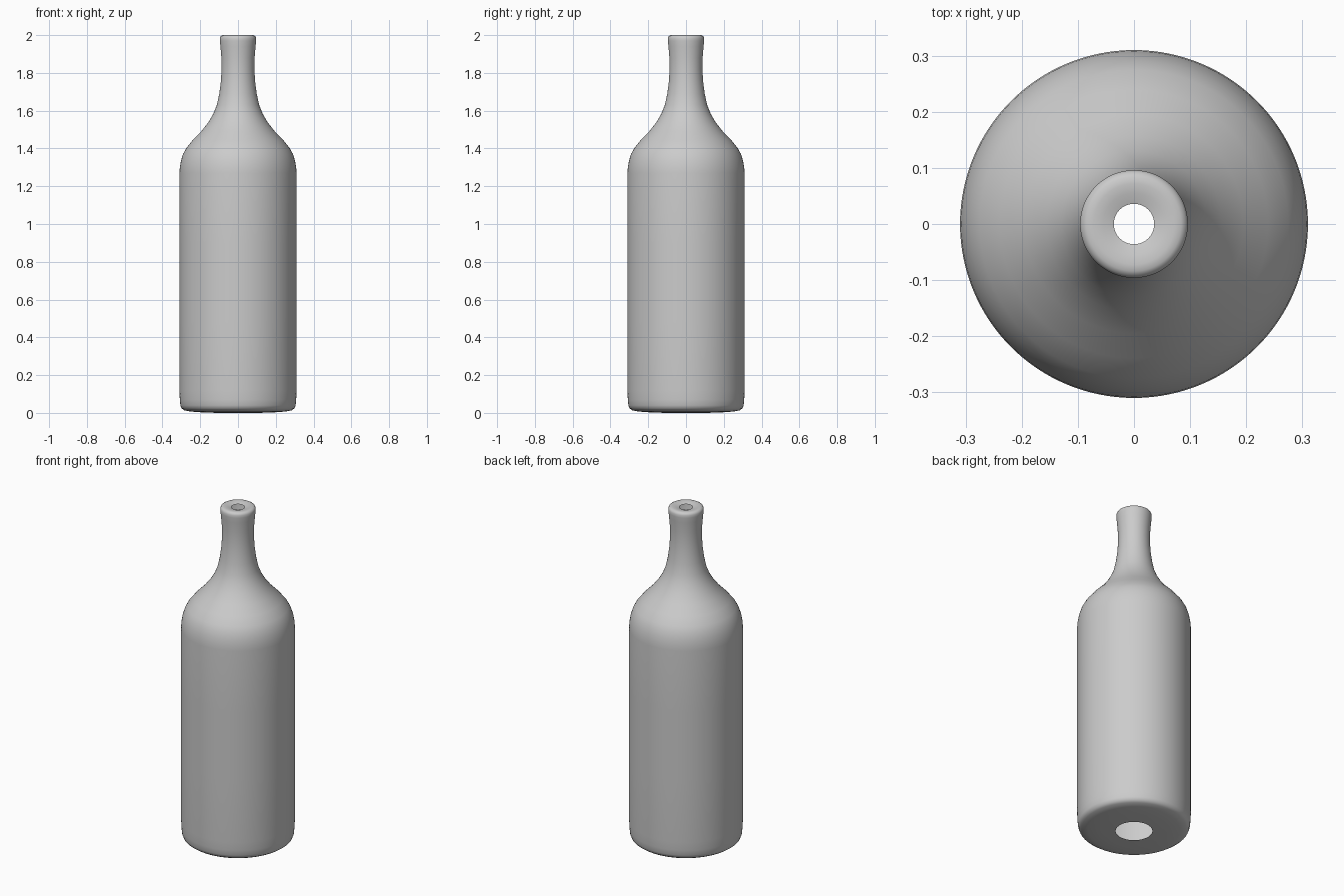
import bpy, bmesh, math

# Bottle outline (radius, height), from the open base up to the mouth
PROFILE = [
    (0.10, 0.0), (0.18, 0.002), (0.25, 0.007), (0.285, 0.014), (0.299, 0.024),
    (0.305, 0.04), (0.308, 0.07), (0.31, 0.12), (0.31, 0.5), (0.31, 0.9),
    (0.31, 1.27), (0.308, 1.30), (0.302, 1.335), (0.291, 1.37), (0.275, 1.40),
    (0.239, 1.445), (0.195, 1.49), (0.156, 1.54), (0.130, 1.585),
    (0.112, 1.63), (0.099, 1.69), (0.090, 1.76), (0.087, 1.82),
    (0.088, 1.88), (0.093, 1.94), (0.096, 1.97), (0.096, 1.985),
    (0.092, 1.994), (0.084, 1.999), (0.072, 2.0), (0.055, 1.998), (0.036, 1.992),
]
SEGMENTS = 128


def lathe(name, profile, segments):
    bm = bmesh.new()
    rings = [[bm.verts.new((r * math.cos(2 * math.pi * i / segments),
                            r * math.sin(2 * math.pi * i / segments), z))
              for i in range(segments)] for r, z in profile]
    for low, high in zip(rings, rings[1:]):
        for i in range(segments):
            j = (i + 1) % segments
            bm.faces.new((low[i], low[j], high[j], high[i])).smooth = True
    mesh = bpy.data.meshes.new(name)
    bm.to_mesh(mesh)
    bm.free()
    obj = bpy.data.objects.new(name, mesh)
    bpy.context.collection.objects.link(obj)
    return obj


# Thin shell, open at the mouth and under the base
lathe("bottle", PROFILE, SEGMENTS)
